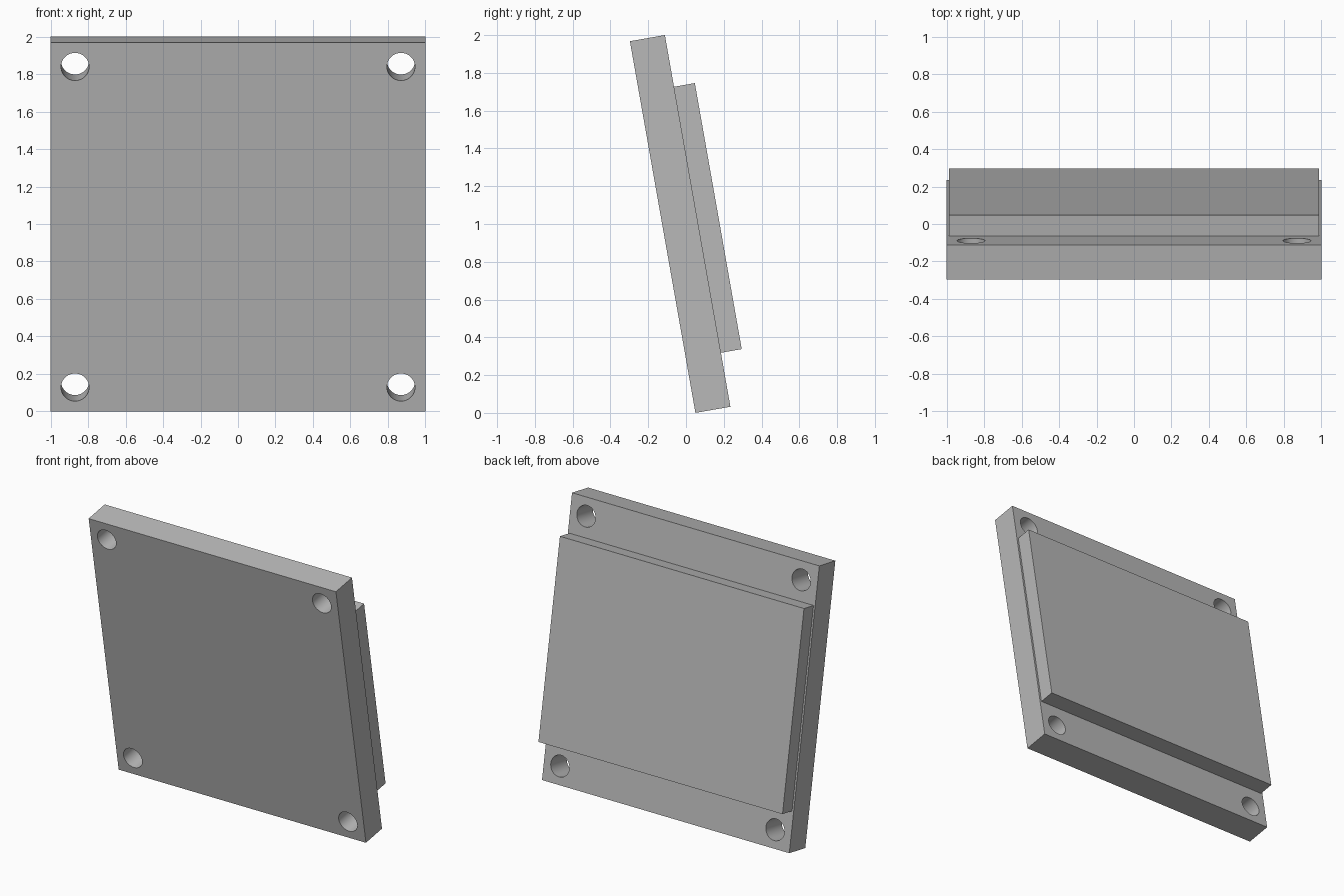
import bpy
from math import radians
from mathutils import Matrix

old = bpy.data.objects.get("Cube")
if old:
    bpy.data.objects.remove(old, do_unlink=True)

grey = bpy.data.materials.new("plain grey")
grey.use_nodes = True
grey.diffuse_color = (0.48, 0.48, 0.48, 1)
grey.node_tree.nodes["Principled BSDF"].inputs["Base Color"].default_value = grey.diffuse_color

HEIGHT, THICK, HOLE = 1.998, 0.188, 0.13
# Everything is laid out upright, then leaned back about the bottom front edge
LEAN = Matrix.Translation((0, 0.05, 0)) @ Matrix.Rotation(radians(10), 4, 'X')


def slab(name, width, y0, y1, z0, z1):
    bpy.ops.mesh.primitive_cube_add(size=1)
    ob = bpy.context.object
    ob.name = name
    ob.data.transform(LEAN @ Matrix.Translation((0, (y0 + y1) / 2, (z0 + z1) / 2))
                      @ Matrix.Diagonal((width, y1 - y0, z1 - z0, 1)))
    ob.data.materials.append(grey)
    return ob


# Main plate and the thinner panel on its back
plate = slab("main_plate", 2.0, 0, THICK, 0, HEIGHT)
slab("back_panel", 1.974, THICK, 0.3, 0.29, 1.72)

# Corner bolt holes
for x in (-0.87, 0.87):
    for z in (HOLE, HEIGHT - HOLE):
        bpy.ops.mesh.primitive_cylinder_add(vertices=48, radius=0.075, depth=0.6)
        cutter = bpy.context.object
        cutter.name = "hole_cutter"
        cutter.data.transform(LEAN @ Matrix.Translation((x, THICK / 2, z))
                              @ Matrix.Rotation(radians(90), 4, 'X'))
        cutter.data.materials.append(grey)
        mod = plate.modifiers.new("corner_hole", 'BOOLEAN')
        mod.operation, mod.solver, mod.object = 'DIFFERENCE', 'EXACT', cutter
        bpy.ops.object.select_all(action='DESELECT')
        plate.select_set(True)
        bpy.context.view_layer.objects.active = plate
        bpy.ops.object.modifier_apply(modifier=mod.name)
        bpy.data.objects.remove(cutter, do_unlink=True)

bpy.ops.object.shade_smooth_by_angle(angle=radians(30))
